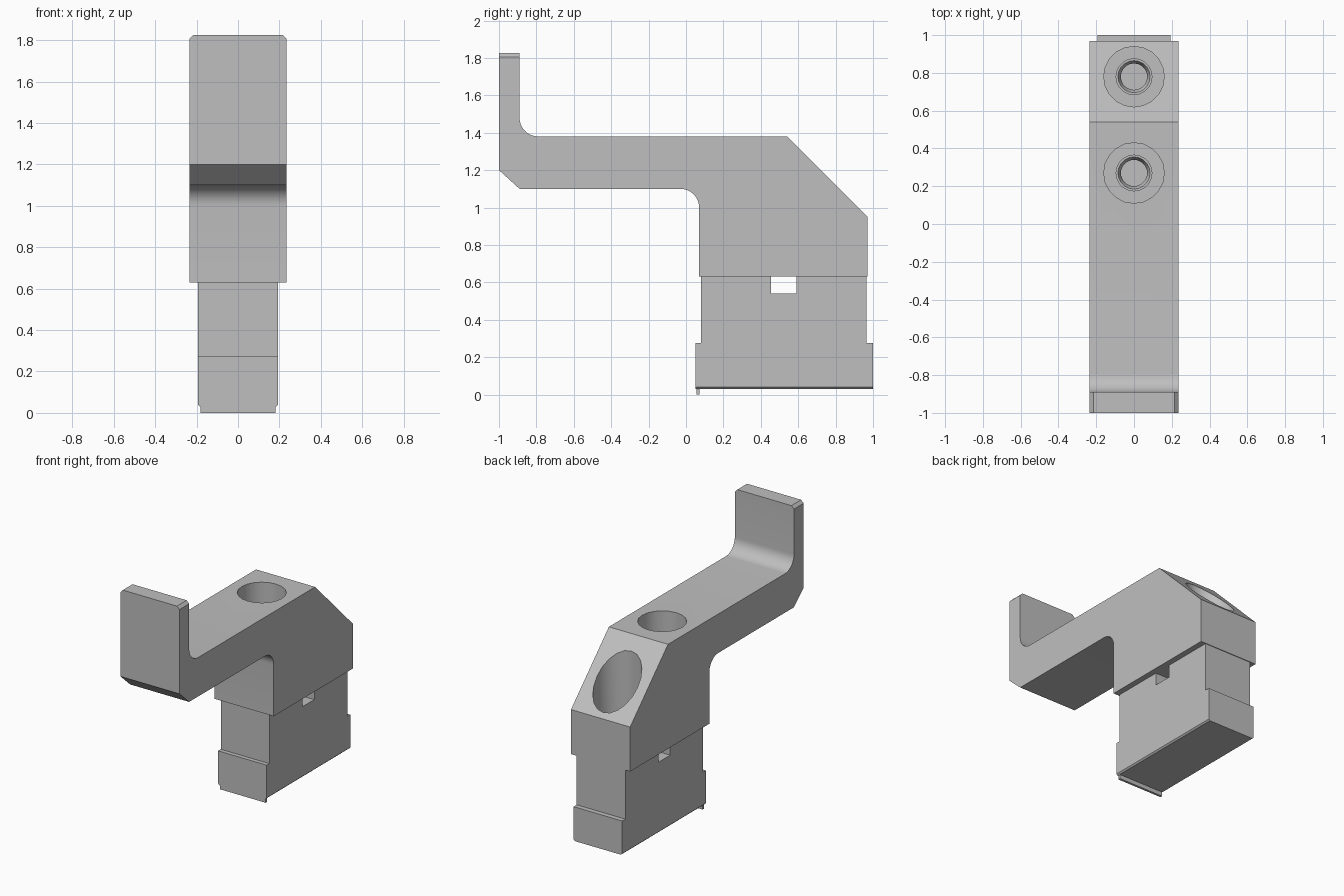
import bpy, bmesh, math

cube = bpy.data.objects.get("Cube")
if cube:
    bpy.data.objects.remove(cube)

grey = bpy.data.materials.new("plain grey")
grey.use_nodes = True
COLOUR = (0.52, 0.52, 0.52, 1)
grey.diffuse_color = COLOUR
grey.node_tree.nodes["Principled BSDF"].inputs["Base Color"].default_value = COLOUR


def finish(bm, name):
    bmesh.ops.recalc_face_normals(bm, faces=bm.faces)
    mesh = bpy.data.meshes.new(name)
    bm.to_mesh(mesh)
    bm.free()
    mesh.materials.append(grey)
    obj = bpy.data.objects.new(name, mesh)
    bpy.context.collection.objects.link(obj)
    return obj


def extrude_profile(name, points, half_width, bevel_test=None, bevel=0.02):
    """Extrude a (y, z) outline across x, chamfering the chosen edges."""
    bm = bmesh.new()
    face = bm.faces.new([bm.verts.new((-half_width, y, z)) for y, z in points])
    out = bmesh.ops.extrude_face_region(bm, geom=[face])
    moved = [v for v in out["geom"] if isinstance(v, bmesh.types.BMVert)]
    bmesh.ops.translate(bm, verts=moved, vec=(2 * half_width, 0, 0))
    if bevel_test:
        edges = [e for e in bm.edges if bevel_test(*e.verts)]
        bmesh.ops.bevel(bm, geom=edges, offset=bevel, segments=1, affect='EDGES')
    return finish(bm, name)


def turned_cutter(y, steps, sides=20):
    """Stepped round cutter from (radius, z) pairs, listed top to bottom."""
    bm = bmesh.new()
    rings = [[bm.verts.new((r * math.cos(2 * math.pi * i / sides),
                            y + r * math.sin(2 * math.pi * i / sides), z))
              for i in range(sides)] for r, z in steps]
    for a, b in zip(rings, rings[1:]):
        for i in range(sides):
            j = (i + 1) % sides
            bm.faces.new((a[i], a[j], b[j], b[i]))
    bm.faces.new(rings[0])
    bm.faces.new(rings[-1])
    return finish(bm, "hole_cutter")


def cut(obj, cutter):
    mod = obj.modifiers.new("cut", 'BOOLEAN')
    mod.operation = 'DIFFERENCE'
    mod.solver = 'EXACT'
    mod.object = cutter
    bpy.context.view_layer.objects.active = obj
    bpy.ops.object.modifier_apply(modifier=mod.name)
    bpy.data.objects.remove(cutter)


def arc(cy, cz, r, start, end, n=10):
    return [(cy + r * math.cos(math.radians(start + (end - start) * i / n)),
             cz + r * math.sin(math.radians(start + (end - start) * i / n)))
            for i in range(n + 1)]


# Jaw: upright finger, long arm and clamping block in one outline
jaw_outline = ([(-1, 1.2), (-0.89, 1.1)] + arc(-0.03, 1.0, 0.1, 90, 0)
               + [(0.07, 0.63), (0.97, 0.63), (0.97, 0.95), (0.54, 1.38)]
               + arc(-0.79, 1.48, 0.1, 270, 180) + [(-0.89, 1.825), (-1, 1.825)])
jaw = extrude_profile(
    "jaw", jaw_outline, 0.235,
    lambda a, b: min(a.co.z, b.co.z) > 1.8 and abs(a.co.x - b.co.x) < 0.001)

# Base block with a wider foot
base = extrude_profile(
    "base_block",
    [(0.05, 0.03), (1, 0.03), (1, 0.275), (0.965, 0.275), (0.965, 0.63),
     (0.08, 0.63), (0.08, 0.275), (0.05, 0.275)], 0.193,
    lambda a, b: max(a.co.z, b.co.z) < 0.1 and abs(a.co.x - b.co.x) < 0.001, 0.01)

# Cross slot under the jaw
cut(base, extrude_profile("slot_cutter", [(0.455, 0.54), (0.59, 0.54),
                                          (0.59, 0.7), (0.455, 0.7)], 0.4))

# Counterbored screw holes, carried on into the base
for y in (0.27, 0.78):
    cut(jaw, turned_cutter(y, [(0.16, 1.6), (0.16, 0.82), (0.095, 0.82), (0.095, 0.5)]))
    cut(base, turned_cutter(y, [(0.085, 0.7), (0.085, 0.63), (0.07, 0.6), (0.07, 0.4)]))

# Thin lip under the front of the foot
lip = extrude_profile("front_lip", [(0.055, 0), (0.072, 0), (0.072, 0.035), (0.055, 0.035)], 0.182)

for obj in (jaw, base, lip):
    bpy.ops.object.select_all(action='DESELECT')
    obj.select_set(True)
    bpy.context.view_layer.objects.active = obj
    bpy.ops.object.shade_smooth_by_angle(angle=math.radians(30))
